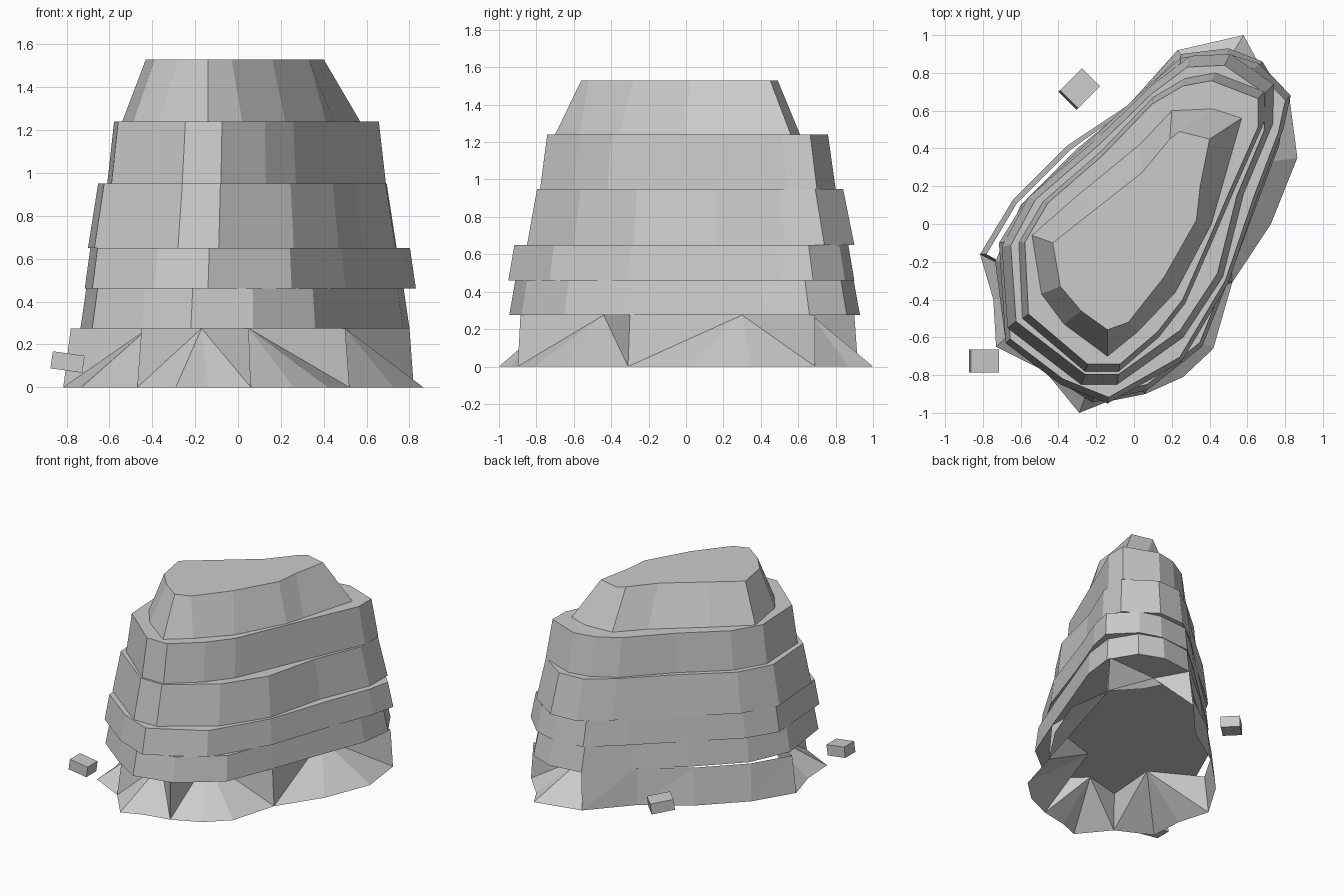
import bpy, bmesh, math
from mathutils import Matrix, Euler

if "Cube" in bpy.data.objects:
    bpy.data.objects.remove(bpy.data.objects["Cube"])

stone = bpy.data.materials.new("grey stone")
stone.diffuse_color = (0.6, 0.6, 0.6, 1)
stone.use_nodes = True
stone.node_tree.nodes["Principled BSDF"].inputs["Base Color"].default_value = stone.diffuse_color


def finish(name, bm):
    bmesh.ops.recalc_face_normals(bm, faces=bm.faces)
    me = bpy.data.meshes.new(name)
    bm.to_mesh(me)
    bm.free()
    me.materials.append(stone)
    ob = bpy.data.objects.new(name, me)
    bpy.context.collection.objects.link(ob)
    return ob


def slab(name, lower, upper, z0, z1):
    """Faceted stone slab between two outlines with equal point counts."""
    bm = bmesh.new()
    a = [bm.verts.new((x, y, z0)) for x, y in lower]
    b = [bm.verts.new((x, y, z1)) for x, y in upper]
    n = len(a)
    for i in range(n):
        j = (i + 1) % n
        bm.faces.new((a[i], a[j], b[j], b[i]))
    bm.faces.new(b)
    bm.faces.new(a)
    return finish(name, bm)


def shrink(pts, s, c=(0.03, -0.02)):
    return [(c[0] + (x - c[0]) * s, c[1] + (y - c[1]) * s) for x, y in pts]


# Base skirt, hollow underneath: upright ribs (one foot) alternate with
# recessed spurs (several feet sloping in to a deep top corner)
ribs = [
    ((.05, -.885), [(.06, -.9)]),
    ((.05, -.44), [(.26, -.81), (.42, -.66)]),
    ((.5, -.3), [(.52, -.31)]),
    ((.5, .3), [(.725, 0), (.865, .35)]),
    ((.80, .69), [(.82, .69)]),
    ((.38, .67), [(.65, .87), (.58, 1.0)]),
    ((.25, .90), [(.23, .92)]),
    ((-.02, .62), [(-.03, .63)]),
    ((-.34, .39), [(-.36, .41)]),
    ((-.62, .11), [(-.64, .13)]),
    ((-.78, -.16), [(-.815, -.16)]),
    ((-.42, -.36), [(-.745, -.4), (-.73, -.65)]),
    ((-.45, -.75), [(-.47, -.78)]),
    ((-.17, -.68), [(-.29, -1.0), (-.14, -.94)]),
]
bm = bmesh.new()
top = [bm.verts.new((*t, .275)) for t, _ in ribs]
feet = [[bm.verts.new((x, y, 0)) for x, y in f] for _, f in ribs]
for i, (t, f) in enumerate(zip(top, feet)):
    j = (i + 1) % len(top)
    a, b, u = f[-1], feet[j][0], top[j]
    for p, q in zip(f, f[1:]):
        bm.faces.new((p, q, t))
    if len(f) > 1:                      # spur to rib
        bm.faces.new((a, b, t))
        bm.faces.new((b, u, t))
    else:                               # rib to spur or rib
        bm.faces.new((a, b, u))
        bm.faces.new((a, u, t))
finish("base_skirt", bm)

# Stacked strata, each tapering slightly upward
strata = [
    ("lower_stratum", .275, .46, .965,
     [(.80, .66), (.77, .42), (.63, .05), (.5, -.3), (.36, -.65), (.07, -.88), (-.22, -.945),
      (-.45, -.80), (-.68, -.62), (-.735, -.2), (-.6, .1), (-.3, .4), (0, .65), (.25, .9),
      (.5, .93), (.68, .86)]),
    ("overhanging_stratum", .46, .65, .965,
     [(.83, .68), (.79, .5), (.66, .16), (.5, -.31), (.25, -.73), (-.14, -.95), (-.39, -.85),
      (-.68, -.63), (-.715, -.1), (-.58, .12), (-.28, .4), (.02, .68), (.25, .88), (.5, .90),
      (.66, .85)]),
    ("middle_stratum", .65, .95, .935,
     [(.74, .74), (.735, .53), (.58, .16), (.47, -.28), (.26, -.6), (-.09, -.85), (-.28, -.85),
      (-.67, -.55), (-.70, -.12), (-.56, .14), (-.2, .45), (.1, .74), (.3, .89), (.51, .90)]),
    ("upper_stratum", .95, 1.24, .95,
     [(.69, .70), (.69, .54), (.53, .18), (.41, -.1), (.27, -.42), (.13, -.6), (-.08, -.78),
      (-.26, -.78), (-.59, -.50), (-.61, -.1), (-.48, .12), (-.18, .38), (.1, .67), (.27, .77),
      (.43, .80)]),
]
for name, z0, z1, taper, pts in strata:
    slab(name, pts, shrink(pts, taper), z0, z1)

# Cap stone with steep chamfered sides
cap_low = [(.57, .56), (.45, .14), (.41, 0), (.22, -.36), (.02, -.57), (-.14, -.70),
           (-.37, -.53), (-.49, -.37), (-.54, -.06), (-.3, .15), (.03, .42), (.2, .6), (.42, .61)]
cap_top = [(.40, .45), (.35, .2), (.33, .02), (.16, -.28), (-.03, -.52), (-.14, -.56),
           (-.28, -.46), (-.39, -.33), (-.43, -.10), (-.24, .05), (.04, .27), (.19, .45), (.24, .49)]
slab("cap_stone", cap_low, cap_top, 1.24, 1.53)

# Loose chips beside the base
for name, loc, size, rot in [
    ("front_chip", (-.795, -.725, .118), (.15, .12, .08), (0, 8, 0)),
    ("back_chip", (-.29, .715, .118), (.165, .135, .08), (0, 8, 45)),
]:
    bm = bmesh.new()
    m = (Matrix.Translation(loc)
         @ Euler([math.radians(r) for r in rot]).to_matrix().to_4x4()
         @ Matrix.Diagonal((*size, 1)))
    bmesh.ops.create_cube(bm, size=1, matrix=m)
    finish(name, bm)
